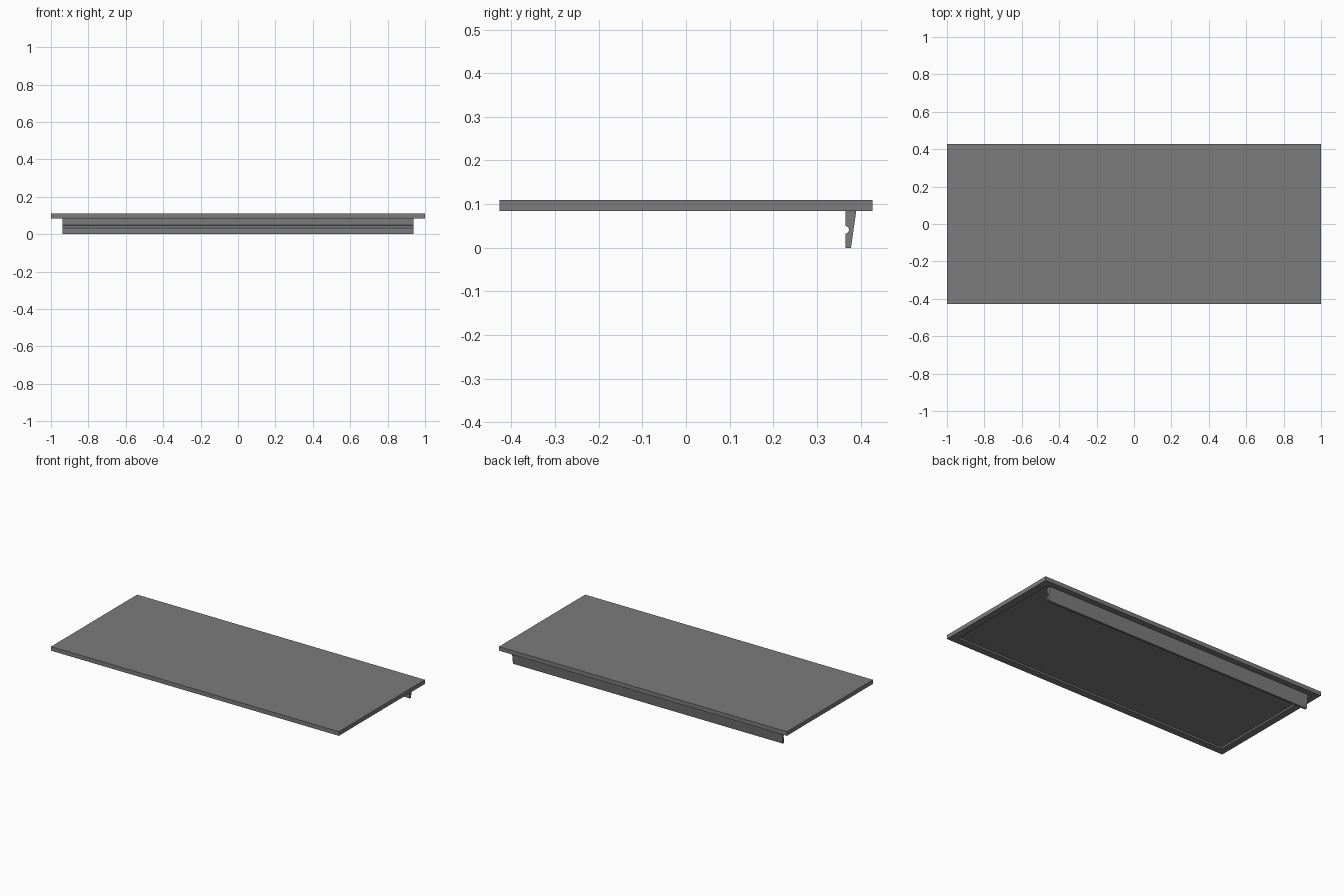
import bpy
import bmesh
from math import sin, cos, pi

cube = bpy.data.objects.get("Cube")
if cube:
    bpy.data.objects.remove(cube, do_unlink=True)

grey = bpy.data.materials.new("mid_grey")
grey.use_nodes = True
colour = (0.2, 0.2, 0.2, 1)
grey.diffuse_color = colour
grey.node_tree.nodes["Principled BSDF"].inputs["Base Color"].default_value = colour


def finish(name, bm):
    bmesh.ops.recalc_face_normals(bm, faces=bm.faces)
    mesh = bpy.data.meshes.new(name)
    bm.to_mesh(mesh)
    bm.free()
    mesh.materials.append(grey)
    obj = bpy.data.objects.new(name, mesh)
    bpy.context.collection.objects.link(obj)
    return obj


# Flat panel with a shallow recess underneath
half_x, half_y, bottom, top = 1.0, 0.427, 0.084, 0.11
rim, recess = 0.062, 0.011
bm = bmesh.new()
bmesh.ops.create_cube(bm, size=1)
for v in bm.verts:
    v.co = (v.co.x * 2 * half_x, v.co.y * 2 * half_y,
            top if v.co.z > 0 else bottom)
bm.normal_update()
under = min(bm.faces, key=lambda f: f.normal.z)
bmesh.ops.inset_region(bm, faces=[under], thickness=rim)
inner = bmesh.ops.extrude_face_region(bm, geom=[under])["geom"]
bmesh.ops.translate(bm, vec=(0, 0, recess),
                    verts=[g for g in inner if isinstance(g, bmesh.types.BMVert)])
if under.is_valid:
    bmesh.ops.delete(bm, geom=[under], context="FACES_ONLY")
finish("panel", bm)

# Tapered rear rail with a round groove along its front face
rail_half, front = half_x - rim, 0.365
groove_z, groove_r, steps = 0.041, 0.0085, 12
profile = [(front, 0), (0.378, 0), (0.39, bottom), (front, bottom)]
for i in range(steps + 1):
    a = pi * i / steps
    profile.append((front + groove_r * sin(a), groove_z + groove_r * cos(a)))
bm = bmesh.new()
end = bm.faces.new([bm.verts.new((-rail_half, y, z)) for y, z in profile])
side = bmesh.ops.extrude_face_region(bm, geom=[end], use_keep_orig=True)["geom"]
bmesh.ops.translate(bm, vec=(2 * rail_half, 0, 0),
                    verts=[g for g in side if isinstance(g, bmesh.types.BMVert)])
rail = finish("rear_rail", bm)

bpy.ops.object.select_all(action="DESELECT")
rail.select_set(True)
bpy.context.view_layer.objects.active = rail
bpy.ops.object.shade_smooth_by_angle(angle=pi / 6)
